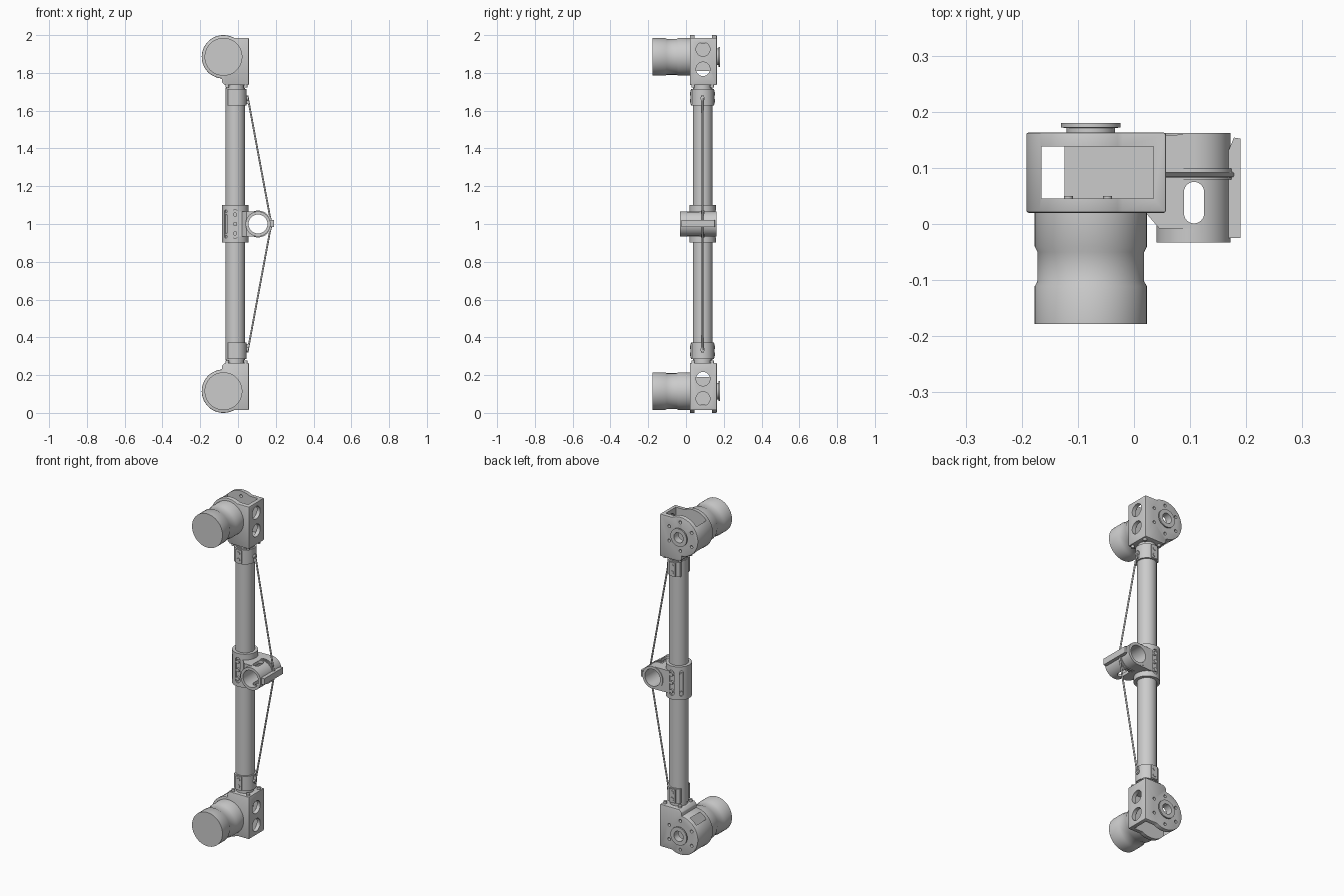
import bpy, bmesh
from math import sin, cos, pi, radians, asin
from mathutils import Matrix, Vector

if "Cube" in bpy.data.objects:
    bpy.data.objects.remove(bpy.data.objects["Cube"])

# All z values are relative to the middle plane (z = 1); end parts are mirrored across it.
TX, TY = -0.015, 0.088        # main tube axis
MX, MZ = -0.077, 0.885        # motor axis
SX = 0.106                    # cross sleeve axis


def cyl(a, b, r, seg=48, bm=None):
    bm = bm or bmesh.new()
    a, b = Vector(a), Vector(b)
    rot = (b - a).to_track_quat('Z', 'Y').to_matrix().to_4x4()
    bmesh.ops.create_cone(bm, cap_ends=True, segments=seg, radius1=r, radius2=r,
                          depth=(b - a).length, matrix=Matrix.Translation((a + b) / 2) @ rot)
    return bm


def prism(pts, lo, hi, axis, bm=None):
    bm = bm or bmesh.new()
    put = {'x': lambda u, v, w: (w, u, v), 'y': lambda u, v, w: (u, w, v),
           'z': lambda u, v, w: (u, v, w)}[axis]
    f = bm.faces.new([bm.verts.new(put(u, v, lo)) for u, v in pts])
    ext = bmesh.ops.extrude_face_region(bm, geom=[f])['geom']
    move = Vector(put(0, 0, hi - lo))
    bmesh.ops.translate(bm, vec=move, verts=[v for v in ext if isinstance(v, bmesh.types.BMVert)])
    bmesh.ops.recalc_face_normals(bm, faces=bm.faces)
    return bm


def box(x0, x1, y0, y1, z0, z1, bm=None):
    return prism([(x0, y0), (x1, y0), (x1, y1), (x0, y1)], z0, z1, 'z', bm)


def lathe_y(cx, cz, prof, closed=False, seg=64):
    bm = bmesh.new()
    rows = [[bm.verts.new((cx + r * cos(2 * pi * i / seg), y, cz + r * sin(2 * pi * i / seg)))
             for i in range(seg)] for r, y in prof]
    pairs = list(zip(rows, rows[1:])) + ([(rows[-1], rows[0])] if closed else [])
    for p, q in pairs:
        for i in range(seg):
            j = (i + 1) % seg
            bm.faces.new((p[i], p[j], q[j], q[i]))
    if not closed:
        bm.faces.new(rows[0])
        bm.faces.new(rows[-1])
    bmesh.ops.recalc_face_normals(bm, faces=bm.faces)
    return bm


def obround(cu, cv, r, half):
    arc = [radians(a) for a in range(0, 181, 15)]
    return ([(cu + r * cos(a), cv + half - r + r * sin(a)) for a in arc] +
            [(cu - r * cos(a), cv - half + r - r * sin(a)) for a in arc])


def raw(name, bm):
    me = bpy.data.meshes.new(name)
    bm.to_mesh(me)
    bm.free()
    ob = bpy.data.objects.new(name, me)
    ob.location.z = 1
    bpy.context.collection.objects.link(ob)
    return ob


def part(name, base, add=(), cut=(), mirror=True, bevel=0):
    ob = raw(name, base)
    if bevel:
        m = ob.modifiers.new('bevel', 'BEVEL')
        m.width, m.segments, m.limit_method = bevel, 2, 'ANGLE'
    helpers = []
    for op, group in (('UNION', add), ('DIFFERENCE', cut)):
        for bm in group:
            h = raw('helper', bm)
            h.hide_render = True
            helpers.append(h)
            m = ob.modifiers.new('bool', 'BOOLEAN')
            m.object, m.operation, m.solver = h, op, 'EXACT'
    if mirror:
        m = ob.modifiers.new('mirror', 'MIRROR')
        m.use_axis = (False, False, True)
        m.use_mirror_merge = False
    bpy.context.view_layer.update()
    me = bpy.data.meshes.new_from_object(ob.evaluated_get(bpy.context.evaluated_depsgraph_get()))
    ob.modifiers.clear()
    ob.data = me
    for h in helpers:
        bpy.data.objects.remove(h)
    bpy.ops.object.select_all(action='DESELECT')
    ob.select_set(True)
    bpy.context.view_layer.objects.active = ob
    bpy.ops.object.shade_smooth_by_angle(angle=radians(30))
    return ob


# main tube
part('main_tube', cyl((TX, TY, -0.72), (TX, TY, 0.72), 0.052), mirror=False)

# motors with a waisted body
part('motor', lathe_y(MX, MZ, [(0.1, 0.022), (0.1, -0.04), (0.095, -0.05), (0.095, -0.102),
                               (0.1, -0.111), (0.1, -0.178)]))

# motor brackets: rounded housing, hollow, with lightening and bolt holes
R = 0.115
a0, a1 = asin(0.1 / R), radians(266)
outline = [(MX + R * cos(a0 + (a1 - a0) * i / 40), MZ + R * sin(a0 + (a1 - a0) * i / 40))
           for i in range(41)]
outline += [(-0.085, 0.75), (-0.07, 0.735), (0.057, 0.735), (0.057, 0.985)]
cuts = [box(-0.165, 0.035, 0.045, 0.138, 0.78, 1.1),
        cyl((MX, 0.1, MZ), (MX, 0.2, MZ), 0.03)]
cuts += [cyl((0, 0.09, z), (0.1, 0.09, z), 0.037) for z in (0.925, 0.82)]
for k in range(6):
    a = radians(30 + 60 * k)
    x, z = MX + 0.085 * cos(a), MZ + 0.085 * sin(a)
    cuts.append(cyl((x, 0.12, z), (x, 0.2, z), 0.009, 16))
part('motor_bracket', prism(outline, 0.02, 0.163, 'y'), cut=cuts, bevel=0.004)

# bearing flange on the back of each bracket
part('bearing_flange', lathe_y(MX, MZ, [(0.03, 0.155), (0.043, 0.155), (0.043, 0.171),
                                        (0.053, 0.172), (0.053, 0.18), (0.03, 0.18)], True))

# bolts holding the motors and the brackets
bolts = bmesh.new()
for dx in (-0.04, 0.03):
    cyl((MX + dx, 0.04, 0.88), (MX + dx, 0.05, 0.88), 0.008, 16, bolts)
for sx in (-0.042, 0.055):
    for sy in (-0.05, 0.05):
        cyl((TX + sx, TY + sy, 0.722), (TX + sx, TY + sy, 0.74), 0.01, 16, bolts)
part('bracket_bolts', bolts)

# neck between tube and bracket
part('tube_neck', cyl((TX, TY, 0.71), (TX, TY, 0.74), 0.048))

# C shaped clamps at the tube ends
ring = [(max(-0.055, TX + 0.061 * cos(2 * pi * i / 64)), TY + 0.061 * sin(2 * pi * i / 64))
        for i in range(64)]
part('end_clamp', prism(ring, 0.628, 0.715, 'z'))
pads = bmesh.new()
for s in (-1, 1):
    ys = sorted((TY + s * 0.04, TY + s * 0.063))
    box(-0.035, 0.005, ys[0], ys[1], 0.633, 0.71, pads)
    for z in (0.69, 0.652):
        cyl((TX, TY, z), (TX, TY + s * 0.066, z), 0.01, 16, pads)
part('clamp_pads', pads)

# cable anchors
anchor = cyl((0.03, TY, 0.665), (0.056, TY, 0.665), 0.012, 24)
box(0.035, 0.056, TY - 0.006, TY + 0.006, 0.635, 0.665, anchor)
part('cable_anchor', anchor)

# middle bracket: tube clamp joined to the cross sleeve
web = [(TX, 0.021), (0.02, 0.021), (0.045, -0.008), (SX, -0.008), (SX, 0.16), (TX, 0.156)]
sleeve = cyl((SX, -0.033, 0), (SX, 0.162, 0), 0.066, 64)
fin = prism([(0.16, -0.025), (0.19, -0.025), (0.19, 0.152), (0.178, 0.154), (0.16, 0.11)],
            -0.017, 0.02, 'z')
cuts = [cyl((SX, -0.1, 0), (SX, 0.25, 0), 0.05, 64),
        prism(obround(0.107, 0.038, 0.018, 0.037), -0.2, 0.2, 'z')]
for ang, w in ((136, 0.011), (224, 0.011), (90, 0.015), (270, 0.015)):
    slot = prism(obround(0, 0, w, 0.075), 0.061, 0.1, 'x')
    slot.transform(Matrix.Translation((TX, TY, 0)) @ Matrix.Rotation(radians(ang), 4, 'Z'))
    cuts.append(slot)
part('middle_bracket', cyl((TX, TY, -0.097), (TX, TY, 0.1), 0.07, 64),
     add=[prism(web, -0.066, 0.066, 'z'), sleeve, fin], cut=cuts, mirror=False)

# clamp bolts in the recesses
bolts = bmesh.new()
for s in (-1, 1):
    for z in (-0.05, 0, 0.05):
        cyl((TX, TY, z), (TX, TY + s * 0.073, z), 0.011, 16, bolts)
for ang in (136, 224):
    for z in (-0.055, 0.055):
        d = Vector((cos(radians(ang)), sin(radians(ang)), 0))
        c = Vector((TX, TY, z))
        cyl(c, c + d * 0.068, 0.008, 16, bolts)
part('middle_clamp_bolts', bolts, mirror=False)

# cable guide lips around the sleeve
for n, y in (('front', 0.079), ('back', 0.093)):
    part('cable_guide_' + n, lathe_y(SX, 0, [(0.06, y), (0.071, y), (0.071, y + 0.006),
                                             (0.06, y + 0.006)], True), mirror=False)

# tension cable bent over the sleeve
path = [(0.05, 0.68), (0.169, 0.04), (0.175, 0.015)]
path += [(x, -z) for x, z in reversed(path)]
cu = bpy.data.curves.new('tension_cable', 'CURVE')
cu.dimensions, cu.bevel_depth, cu.bevel_resolution, cu.use_fill_caps = '3D', 0.005, 3, True
sp = cu.splines.new('POLY')
sp.points.add(len(path) - 1)
for p, (x, z) in zip(sp.points, path):
    p.co = (x, TY, z, 1)
cable = bpy.data.objects.new('tension_cable', cu)
cable.location.z = 1
bpy.context.collection.objects.link(cable)
